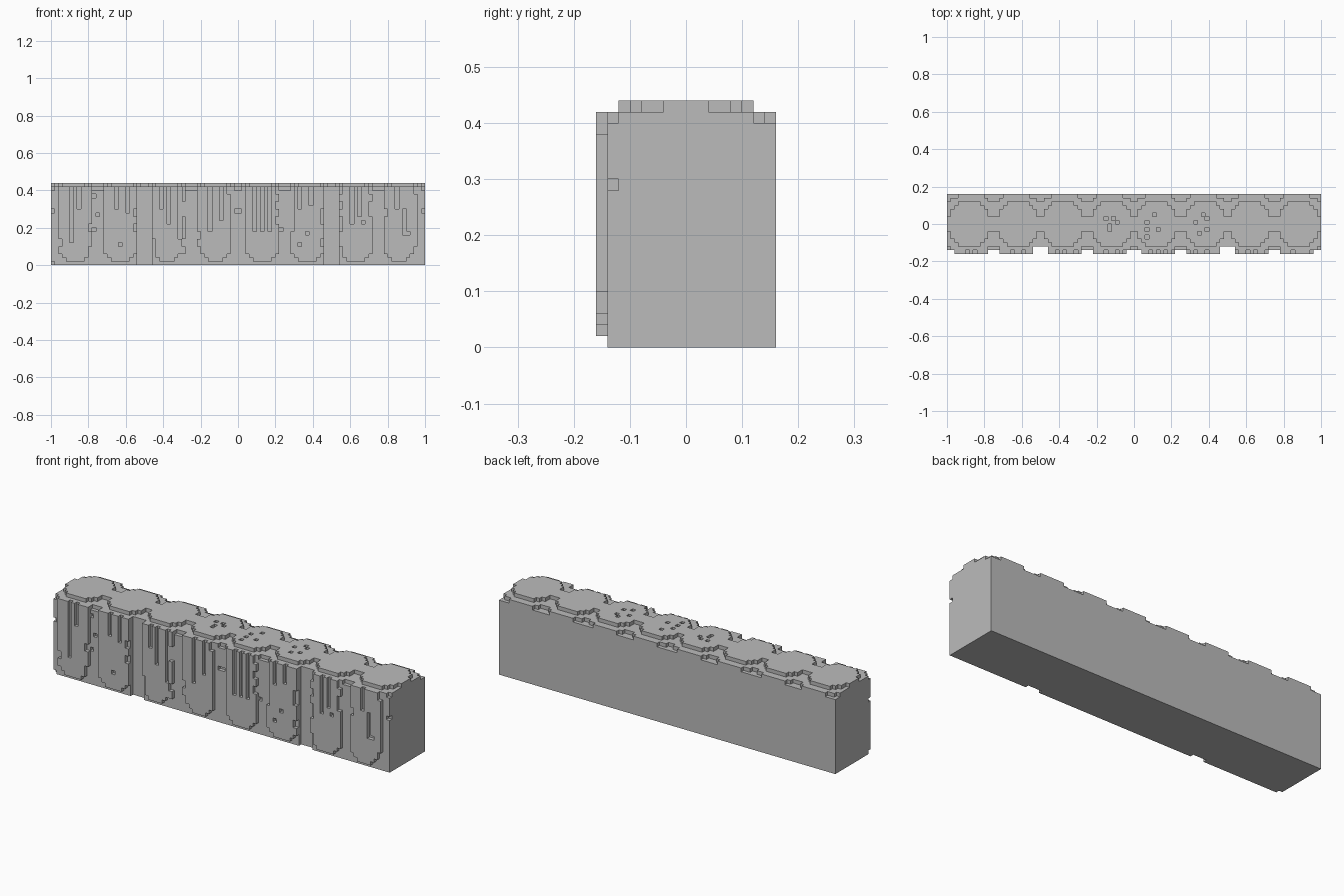
import bpy
import bmesh
import random
from itertools import product

random.seed(4)
CELL = 0.02
NX, NY, NZ = 100, 16, 22
PITCH = 12.5
CENTRES = [PITCH * (n + 0.5) for n in range(8)]

old = bpy.data.objects.get("Cube")
if old:
    bpy.data.objects.remove(old)

solid = set()


def block(i, j, k):
    """All grid cells inside three half-open ranges."""
    return set(product(range(*i), range(*j), range(*k)))


def stepped(distance, steps, default):
    """Value of the first step whose limit covers the distance."""
    return next((v for limit, v in steps if distance <= limit), default)


# Main body
solid |= block((0, NX), (1, NY), (0, 20))

# Scalloped middle tier and rounded top lobes
for i in range(NX):
    d = min(abs(i + 0.5 - c) for c in CENTRES)
    rim = stepped(d, [(3.5, 0), (5, 1)], 2)
    solid |= block((i, i + 1), (max(rim, 1), NY - rim), (20, 21))
    half = stepped(d, [(3, 6), (4, 5), (5, 4)], 2)
    solid |= block((i, i + 1), (8 - half, 8 + half), (21, 22))

# Raised front panels with rounded feet and ragged sides
for c in CENTRES:
    sides = [0, 0]
    for k in range(1, 21):
        if k % 2:
            sides = [random.choice((0, 0, 0, 1)) for _ in sides]
        half = stepped(k, [(1, 2.6), (2, 3.6)], 4.4)
        for i in range(NX):
            offset = i + 0.5 - c
            if -half + sides[0] <= offset <= half - sides[1]:
                solid.add((i, 0, k))

# Drip slots running down from the top of the panels
drips = {5: 6, 7: 15, 17: 15, 20: 14, 29: 15, 31: 11, 34: 7, 42: 9, 45: 12,
         54: 9, 56: 9, 58: 9, 64: 9, 66: 15, 69: 16, 80: 11, 82: 13, 92: 15}
for i, low in drips.items():
    solid -= block((i, i + 1), (0, 1), (low, 21))
solid -= block((94, 95), (0, 1), (8, 15))

# Small pits in the panels and in the recesses between them
for i, k in [(18, 5), (68, 8), (83, 11), (95, 8), (61, 16), (66, 5)]:
    solid.discard((i, 0, k))
for i, k in [(0, 14), (99, 14), (0, 0), (11, 18), (12, 13), (11, 9),
             (49, 14), (50, 14), (61, 9)]:
    solid.discard((i, 1, k))

# Deep vertical joints
for i in (23, 73):
    solid -= block((i, i + 4), (0, 2), (0, NZ))

# Pits on the top lobes
for i, j in [(42, 9), (44, 9), (45, 8), (43, 6), (43, 7), (55, 10), (53, 8),
             (53, 6), (56, 6), (53, 4), (66, 8), (68, 10), (69, 9), (67, 5),
             (69, 6)]:
    solid.discard((i, j, 21))

# Skin the cells with outward faces only
bm = bmesh.new()
corners = {}


def corner(p):
    if p not in corners:
        corners[p] = bm.verts.new(((p[0] - NX / 2) * CELL,
                                   (p[1] - NY / 2) * CELL, p[2] * CELL))
    return corners[p]


for cell in solid:
    for axis, side in product(range(3), (0, 1)):
        near = list(cell)
        near[axis] += 2 * side - 1
        if tuple(near) in solid:
            continue
        u, v = (axis + 1) % 3, (axis + 2) % 3
        ring = []
        for a, b in ((0, 0), (1, 0), (1, 1), (0, 1)):
            p = list(cell)
            p[axis] += side
            p[u] += a
            p[v] += b
            ring.append(corner(tuple(p)))
        bm.faces.new(ring if side else ring[::-1])

bmesh.ops.dissolve_limit(bm, angle_limit=0.01, verts=bm.verts[:],
                         edges=bm.edges[:])
mesh = bpy.data.meshes.new("scalloped_wall")
bm.to_mesh(mesh)
bm.free()

# Plain stone grey
grey = bpy.data.materials.new("stone_grey")
grey.use_nodes = True
colour = (0.5, 0.5, 0.5, 1)
grey.diffuse_color = colour
grey.node_tree.nodes["Principled BSDF"].inputs["Base Color"].default_value = colour
mesh.materials.append(grey)

wall = bpy.data.objects.new("scalloped_wall", mesh)
bpy.context.collection.objects.link(wall)
